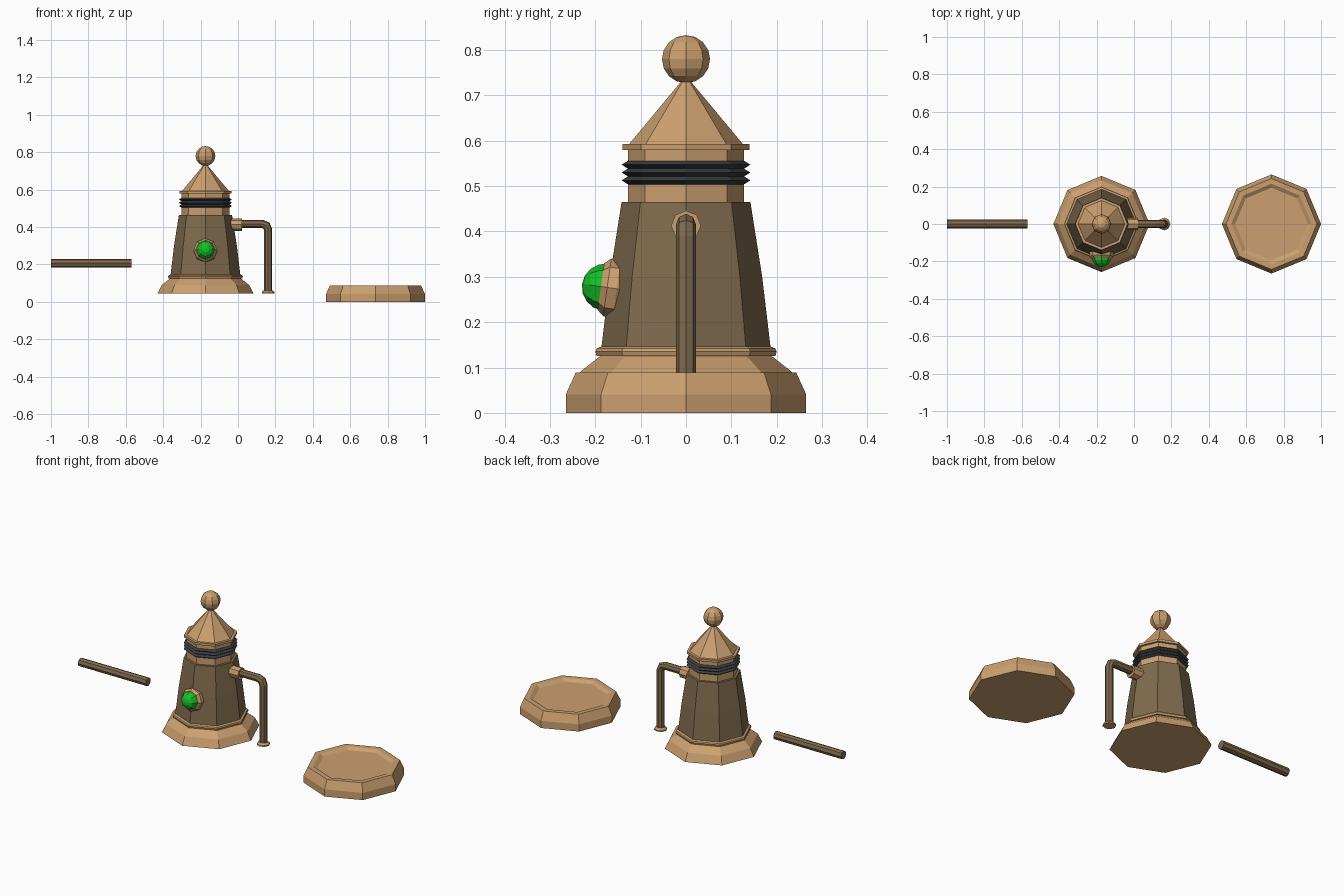
import bpy
import bmesh
import math
from mathutils import Matrix, Vector

if "Cube" in bpy.data.objects:
    bpy.data.objects.remove(bpy.data.objects["Cube"])


def material(name, rgb):
    m = bpy.data.materials.new(name)
    m.diffuse_color = (*rgb, 1.0)
    m.use_nodes = True
    m.node_tree.nodes["Principled BSDF"].inputs["Base Color"].default_value = m.diffuse_color
    return m


TAN = material("tan", (0.60, 0.35, 0.16))
BROWN = material("dark brown", (0.215, 0.145, 0.075))
BLACK = material("rubber black", (0.042, 0.045, 0.05))
GREEN = material("lens green", (0.007, 0.52, 0.02))
CX = -0.174  # axis of the tower


def finish(name, bm, mat, matrix=Matrix()):
    bmesh.ops.remove_doubles(bm, verts=bm.verts, dist=1e-5)
    bmesh.ops.recalc_face_normals(bm, faces=bm.faces)
    me = bpy.data.meshes.new(name)
    bm.to_mesh(me)
    bm.free()
    me.materials.append(mat)
    ob = bpy.data.objects.new(name, me)
    ob.matrix_world = matrix
    bpy.context.collection.objects.link(ob)
    return ob


def lathe(name, profile, mat, matrix=Matrix(), sides=8):
    """Turn (radius, height) points about local z, closing both ends."""
    bm = bmesh.new()
    rings = []
    for r, z in profile:
        rings.append([bm.verts.new((r * math.cos(2 * math.pi * i / sides),
                                    r * math.sin(2 * math.pi * i / sides), z))
                      for i in range(sides)])
    for a, b in zip(rings, rings[1:]):
        for i in range(sides):
            j = (i + 1) % sides
            bm.faces.new((a[i], a[j], b[j], b[i]))
    bm.faces.new(rings[0])
    bm.faces.new(rings[-1])
    return finish(name, bm, mat, matrix)


def ball(name, radius, mat, matrix, rings=8):
    bm = bmesh.new()
    bmesh.ops.create_uvsphere(bm, u_segments=8, v_segments=rings, radius=radius)
    return finish(name, bm, mat, matrix)


def pipe(name, points, radius, mat, sides=8):
    """Sweep a ring along a path lying in the xz plane."""
    bm = bmesh.new()
    pts = [Vector(p) for p in points]
    side = Vector((0, 1, 0))
    rings = []
    for i, p in enumerate(pts):
        d_in = (p - pts[i - 1]).normalized() if i else (pts[1] - p).normalized()
        d_out = (pts[i + 1] - p).normalized() if i < len(pts) - 1 else d_in
        t = (d_in + d_out).normalized()
        up = t.cross(side) / max(t.dot(d_in), 0.5)
        rings.append([bm.verts.new(p + radius * (side * math.cos(a) + up * math.sin(a)))
                      for a in (2 * math.pi * k / sides for k in range(sides))])
    for a, b in zip(rings, rings[1:]):
        for k in range(sides):
            j = (k + 1) % sides
            bm.faces.new((a[k], a[j], b[j], b[k]))
    bm.faces.new(rings[0])
    bm.faces.new(rings[-1])
    return finish(name, bm, mat)


tower = Matrix.Translation((CX, 0, 0))

# Tower: flared base, moulding, tapered body, neck, bellows, roof and finial
lathe("tower_base", [(0.257, 0.045), (0.234, 0.09), (0.187, 0.127)], TAN, tower)
lathe("base_moulding", [(0.185, 0.125), (0.197, 0.125), (0.200, 0.135),
                        (0.197, 0.142), (0.185, 0.147)], TAN, tower)
lathe("tower_body", [(0.187, 0.14), (0.168, 0.30), (0.142, 0.465)], BROWN, tower)
lathe("neck", [(0.128, 0.46), (0.128, 0.585)], TAN, tower)
bellows = [(0.128, 0.504)]
for i in range(3):
    z = 0.504 + i * 0.0173
    bellows += [(0.142, z + 0.0087), (0.128, z + 0.0173)]
lathe("bellows", bellows, BLACK, tower)
lathe("roof_rim", [(0.140, 0.580), (0.140, 0.593)], TAN, tower)
lathe("roof", [(0.126, 0.592), (0.003, 0.740)], TAN, tower)
ball("finial", 0.053, TAN, Matrix.Translation((CX, 0, 0.780)))

# Round lamp, leaning with the front wall
lamp = Matrix.Translation((CX, -0.148, 0.273)) @ Matrix.Rotation(math.radians(82), 4, 'X')
lathe("lamp_bezel", [(0.055, -0.012), (0.064, 0.005), (0.064, 0.026),
                     (0.052, 0.040)], TAN, lamp)
ball("lamp_lens", 0.052, GREEN, lamp @ Matrix.Translation((0, 0, 0.030)))

# Side pipe with its wall collar and foot
along_x = Matrix.Rotation(math.radians(90), 4, 'Y')
lathe("pipe_collar", [(0.033, -0.055), (0.033, 0.022)], TAN,
      Matrix.Translation((0, 0, 0.413)) @ along_x)
pipe("side_pipe", [(-0.02, 0, 0.417), (0.130, 0, 0.417), (0.152, 0, 0.408),
                   (0.161, 0, 0.386), (0.161, 0, 0.05)], 0.0215, BROWN)
lathe("pipe_foot", [(0.034, 0.045), (0.034, 0.052), (0.024, 0.062)], TAN,
      Matrix.Translation((0.161, 0, 0)))

# Loose rod
lathe("rod", [(0.0235, -1.0), (0.0235, -0.57)], BROWN,
      Matrix.Translation((0, 0, 0.207)) @ along_x)

# Separate plate with a shallow recessed top
lathe("plate", [(0.265, 0.0), (0.265, 0.041), (0.243, 0.089), (0.215, 0.089),
                (0.194, 0.076)], TAN, Matrix.Translation((0.735, 0, 0)))
